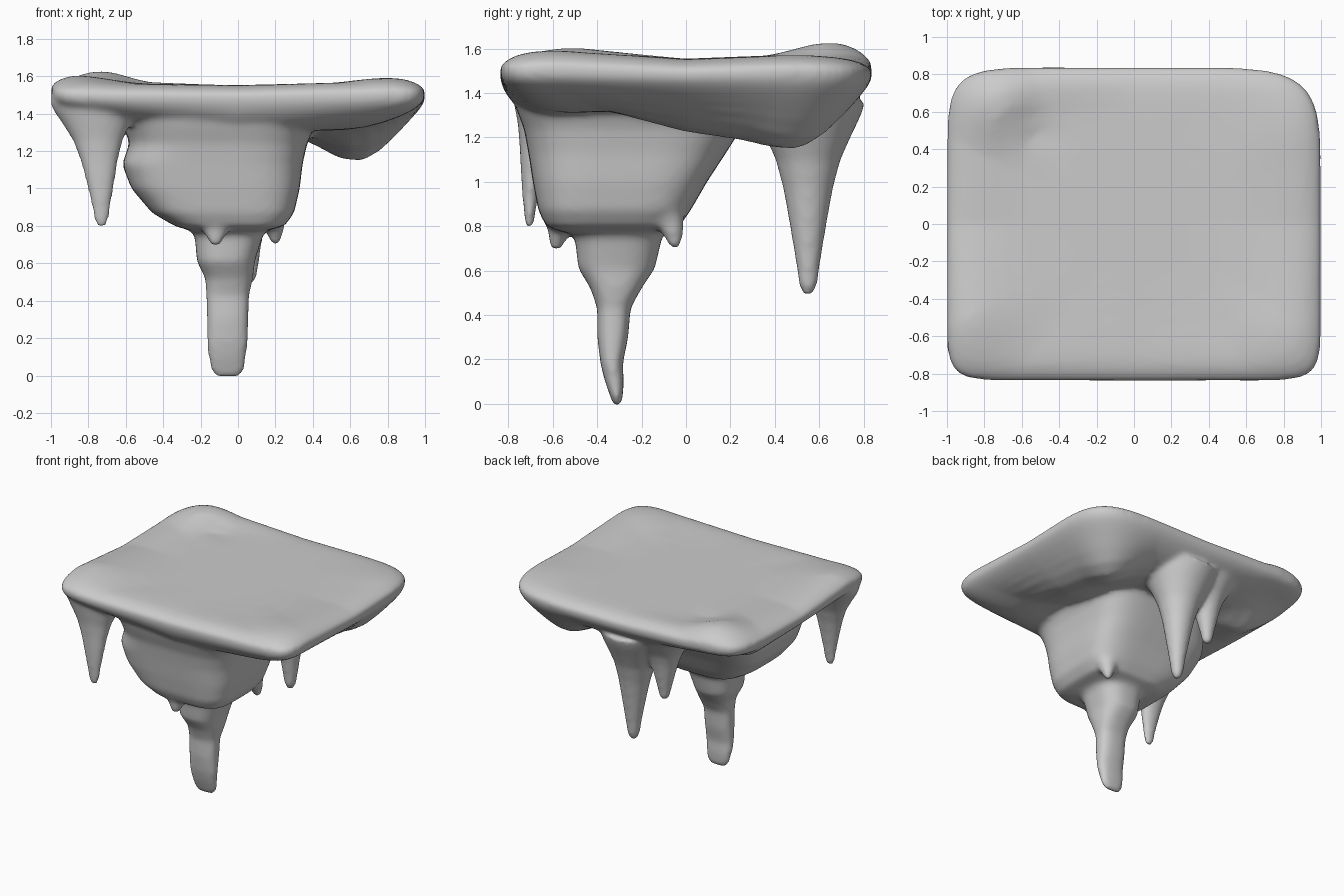
import bpy, bmesh
from math import cos, sin, pi, exp, copysign

if "Cube" in bpy.data.objects:
    bpy.data.objects.remove(bpy.data.objects["Cube"])

N = 64  # sides per ring
bm = bmesh.new()


def spow(v, p):
    return copysign(abs(v) ** p, v)


def skin(rings):
    """Close a stack of vertex rings into a solid."""
    rows = [[bm.verts.new(p) for p in r] for r in rings]
    for a, b in zip(rows, rows[1:]):
        for i in range(N):
            j = (i + 1) % N
            bm.faces.new((a[i], a[j], b[j], b[i]))
    bm.faces.new(rows[0][::-1])
    bm.faces.new(rows[-1])


def loft(rows, n=2.0):
    """Rows of (z, xmin, xmax, ymin, ymax), bottom to top."""
    rings = []
    for z, x0, x1, y0, y1 in rows:
        cx, cy, rx, ry = (x0 + x1) / 2, (y0 + y1) / 2, (x1 - x0) / 2, (y1 - y0) / 2
        rings.append([(cx + rx * spow(cos(2 * pi * i / N), 2 / n),
                       cy + ry * spow(sin(2 * pi * i / N), 2 / n), z) for i in range(N)])
    skin(rings)


def spike(tip, root, rx, ry):
    """Flared stalactite hanging from root to tip."""
    prof = [(0, .09), (.05, .16), (.2, .23), (.4, .34), (.55, .43),
            (.7, .56), (.82, .74), (.92, .9), (1, 1)]
    rows = []
    for t, r in prof:
        x, y, z = (a + (b - a) * k for a, b, k in zip(tip, root, (t * t, t * t, t)))
        rows.append((z, x - rx * r, x + rx * r, y - ry * r, y + ry * r))
    loft(rows)


def gauss(x, y, spots):
    return sum(a * exp(-((x - u) ** 2 + (y - v) ** 2) / (2 * s * s)) for u, v, a, s in spots)


# Slab: rounded rectangle with raised corners and a lobed underside
top_bumps = [(-.72, .64, .08, .16), (-.9, -.5, .055, .2), (.82, -.6, .04, .2),
             (.85, .5, .02, .2), (-.55, .52, -.03, .1)]
lobes = [(.66, .5, .23, .2), (.62, .05, .14, .2), (-.76, .3, .13, .17), (0, .5, .1, .25),
         (.62, -.6, .06, .25), (-.1, -.72, .12, .3)]


def outline(i, s):
    a = 2 * pi * i / N
    n = 12 if sin(a) < 0 else 8 if cos(a) < 0 else 6
    return s * spow(cos(a), 2 / n), s * .838 * spow(sin(a), 2 / n)


def top_z(x, y, s):
    return 1.553 + gauss(x, y, top_bumps) - .05 * s ** 18


def bottom_z(x, y, s):
    g = max(0, 1 - s ** 6) ** .6
    return 1.475 + .4 * gauss(x, y, top_bumps) - g * (.11 + gauss(x, y, lobes))


steps = [.03, .15, .3, .45, .6, .7, .78, .85, .9, .94, .97, .99, 1]
slab = []
for fn, ss in ((bottom_z, steps), (top_z, steps[::-1])):
    for s in ss:
        pts = [outline(i, s) for i in range(N)]
        slab.append([(x, y, fn(x, y, s)) for x, y in pts])
skin(slab)

# Main rock body under the slab
loft([(.77, -.24, .14, -.55, -.1), (.80, -.34, .25, -.63, -.03), (.87, -.46, .30, -.665, .02),
      (1.0, -.57, .33, -.69, .095), (1.13, -.62, .345, -.71, .18), (1.24, -.58, .37, -.73, .25),
      (1.33, -.61, .41, -.765, .31), (1.42, -.68, .54, -.79, .38), (1.48, -.80, .7, -.80, .45)], 4)

# Central leg, its foot bending slightly to the back
loft([(-.012, -.12, .01, -.325, -.295), (.03, -.145, .035, -.34, -.285), (.1, -.16, .045, -.365, -.28),
      (.18, -.165, .053, -.385, -.285), (.3, -.166, .056, -.4, -.26), (.43, -.17, .06, -.4, -.25),
      (.52, -.175, .08, -.43, -.2), (.61, -.22, .09, -.485, -.14), (.74, -.23, .13, -.5, -.11),
      (.86, -.3, .2, -.56, -.06)], 2.6)

# Stalactites under the slab
spike((-.73, -.705, .79), (-.77, -.64, 1.46), .24, .15)
spike((.06, .55, .49), (.03, .55, 1.36), .27, .26)
spike((-.21, .56, .87), (-.2, .54, 1.4), .24, .22)

# Small drips on the lower edge of the body
spike((-.12, -.585, .69), (-.12, -.48, .9), .2, .16)
spike((.2, -.05, .70), (.14, -.16, .92), .17, .17)

bmesh.ops.recalc_face_normals(bm, faces=bm.faces)
mesh = bpy.data.meshes.new("rock_platform")
bm.to_mesh(mesh)
bm.free()
rock = bpy.data.objects.new("rock_platform", mesh)
bpy.context.collection.objects.link(rock)

# Fuse all parts into one soft skin
fuse = rock.modifiers.new("fuse", 'REMESH')
fuse.mode = 'VOXEL'
fuse.voxel_size = .016
fuse.use_smooth_shade = True
soften = rock.modifiers.new("soften", 'SMOOTH')
soften.factor = .5
soften.iterations = 14
